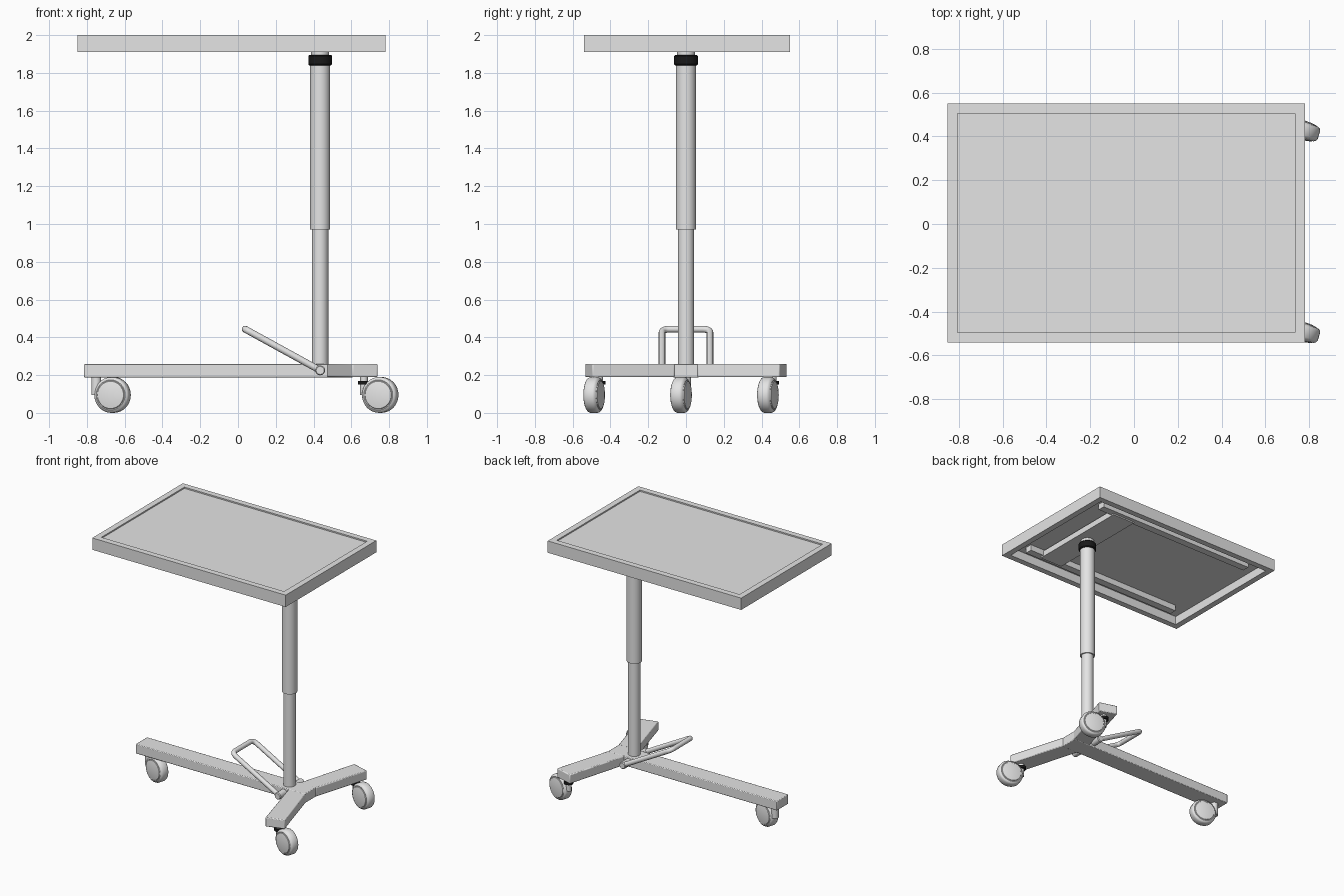
import bpy, bmesh, math
from mathutils import Vector, Matrix

if "Cube" in bpy.data.objects:
    bpy.data.objects.remove(bpy.data.objects["Cube"])


def material(name, rgb):
    m = bpy.data.materials.new(name)
    m.diffuse_color = (*rgb, 1)
    m.use_nodes = True
    m.node_tree.nodes["Principled BSDF"].inputs["Base Color"].default_value = m.diffuse_color
    return m


GREY = material("light_grey_metal", (0.78, 0.78, 0.78))
BLACK = material("black_plastic", (0.01, 0.01, 0.01))


def finish(name, bm, mat, smooth=True, bevel=0):
    bmesh.ops.recalc_face_normals(bm, faces=bm.faces)
    me = bpy.data.meshes.new(name)
    bm.to_mesh(me)
    bm.free()
    ob = bpy.data.objects.new(name, me)
    bpy.context.collection.objects.link(ob)
    me.materials.append(mat)
    if bevel:
        b = ob.modifiers.new("edge", "BEVEL")
        b.width, b.segments = bevel, 2
    if smooth:
        bpy.ops.object.select_all(action="DESELECT")
        ob.select_set(True)
        bpy.context.view_layer.objects.active = ob
        bpy.ops.object.shade_smooth_by_angle(angle=math.radians(35))
    return ob


def prism(name, pts, z0, z1, mat=GREY, bevel=0.004):
    """Flat outline extruded upwards."""
    bm = bmesh.new()
    f = bm.faces.new([bm.verts.new((x, y, z0)) for x, y in pts])
    ext = bmesh.ops.extrude_face_region(bm, geom=[f])
    verts = [v for v in ext["geom"] if isinstance(v, bmesh.types.BMVert)]
    bmesh.ops.translate(bm, verts=verts, vec=(0, 0, z1 - z0))
    return finish(name, bm, mat, bevel=bevel)


def box(name, x0, x1, y0, y1, z0, z1, mat=GREY, bevel=0.0):
    return prism(name, [(x0, y0), (x1, y0), (x1, y1), (x0, y1)], z0, z1, mat, bevel)


def lathe(name, profile, matrix, mat=GREY, sides=32):
    """Spin (radius, height) points around z, then place with a matrix."""
    bm = bmesh.new()
    vs = [bm.verts.new((r, 0, z)) for r, z in profile]
    es = [bm.edges.new(p) for p in zip(vs, vs[1:])]
    bmesh.ops.spin(bm, geom=vs + es, cent=(0, 0, 0), axis=(0, 0, 1),
                   angle=math.tau, steps=sides)
    bmesh.ops.remove_doubles(bm, verts=bm.verts, dist=1e-5)
    bm.transform(matrix)
    return finish(name, bm, mat)


def cylinder(name, x, y, r, z0, z1, mat=GREY):
    return lathe(name, [(0, z0), (r, z0), (r, z1), (0, z1)],
                 Matrix.Translation((x, y, 0)), mat)


# Table top: raised rim around a slightly sunken panel
X0, X1, Y0, Y1, W = -0.85, 0.78, -0.54, 0.55, 0.045
bm = bmesh.new()
loops = []
for inset, z in ((0, 1.91), (0, 2.0), (W, 2.0), (W, 1.91)):
    loops.append([bm.verts.new((x, y, z)) for x, y in (
        (X0 + inset, Y0 + inset), (X1 - inset, Y0 + inset),
        (X1 - inset, Y1 - inset), (X0 + inset, Y1 - inset))])
for i in range(4):
    a, b = loops[i], loops[(i + 1) % 4]
    for j in range(4):
        k = (j + 1) % 4
        bm.faces.new((a[j], a[k], b[k], b[j]))
finish("table_rim", bm, GREY)
box("table_panel", X0 + W, X1 - W, Y0 + W, Y1 - W, 1.975, 1.99)

# Support rails and cross plate under the top
for side, y in (("front", -0.4), ("back", 0.41)):
    box(side + "_rail", -0.70, 0.65, y - 0.028, y + 0.028, 1.93, 1.976)
box("cross_plate", 0.345, 0.535, -0.4, 0.41, 1.92, 1.965)

# Telescopic column with clamp collar
CX = 0.435
cylinder("lower_column", CX, 0, 0.043, 0.25, 1.0)
cylinder("upper_column", CX, 0, 0.053, 0.97, 1.85)
lathe("column_collar", [(0, 1.84), (0.058, 1.84), (0.063, 1.846), (0.063, 1.889),
                        (0.058, 1.895), (0, 1.895)],
      Matrix.Translation((CX, 0, 0)), BLACK)
cylinder("column_head", CX, 0, 0.048, 1.89, 1.925)

# Base: long beam and two splayed legs
box("base_beam", -0.815, 0.61, -0.07, 0.07, 0.188, 0.26, bevel=0.005)
for side, s in (("front", -1), ("back", 1)):
    prism(side + "_leg", [(0.47, s * 0.06), (0.605, s * 0.535), (0.74, s * 0.495),
                          (0.612, s * 0.06)], 0.189, 0.259, bevel=0.006)

# Casters: wheel trailing behind a swivel stem
ANGLE = math.radians(-17)
half = [(0, 0.045), (0.045, 0.043), (0.072, 0.038), (0.075, 0.034), (0.08, 0.035),
        (0.09, 0.029), (0.095, 0.02)]
wheel_profile = half + [(r, -h) for r, h in reversed(half)]
for name, x, y, brake in (("end", -0.75, 0, False), ("front", 0.667, -0.46, True),
                          ("back", 0.667, 0.46, True)):
    wx, wy = x + 0.09 * math.cos(ANGLE), y + 0.09 * math.sin(ANGLE)
    lathe(name + "_wheel", wheel_profile,
          Matrix.Translation((wx, wy, 0.095)) @ Matrix.Rotation(ANGLE, 4, "Z")
          @ Matrix.Rotation(math.pi / 2, 4, "X"))
    cylinder(name + "_caster_stem", x, y, 0.02 if brake else 0.026, 0.095, 0.19)
    if brake:
        cylinder(name + "_caster_brake", x, y, 0.033, 0.15, 0.17, BLACK)

# Foot pedal: bent tube loop on a pivot rod through the beam
pivot, tip = Vector((CX, 0, 0.225)), Vector((0.038, 0, 0.443))
along = (tip - pivot).normalized()
R, HY = 0.035, 0.127
path = [pivot + Vector((0, -HY, 0))]
for s in (-1, 1):
    arc = [tip - along * R * (1 - math.sin(a)) + Vector((0, s * (HY - R + R * math.cos(a)), 0))
           for a in [i * math.pi / 12 for i in range(7)]]
    path += arc if s < 0 else arc[::-1]
path.append(pivot + Vector((0, HY, 0)))
cu = bpy.data.curves.new("pedal_loop", "CURVE")
cu.dimensions = "3D"
cu.bevel_depth, cu.bevel_resolution, cu.use_fill_caps = 0.018, 4, True
sp = cu.splines.new("POLY")
sp.points.add(len(path) - 1)
for p, co in zip(sp.points, path):
    p.co = (*co, 1)
sp.use_smooth = True
cu.materials.append(GREY)
bpy.context.collection.objects.link(bpy.data.objects.new("pedal_loop", cu))
lathe("pedal_pivot", [(0, -0.148), (0.021, -0.148), (0.026, -0.142), (0.026, 0.142),
                      (0.021, 0.148), (0, 0.148)],
      Matrix.Translation(pivot) @ Matrix.Rotation(math.pi / 2, 4, "X"))
